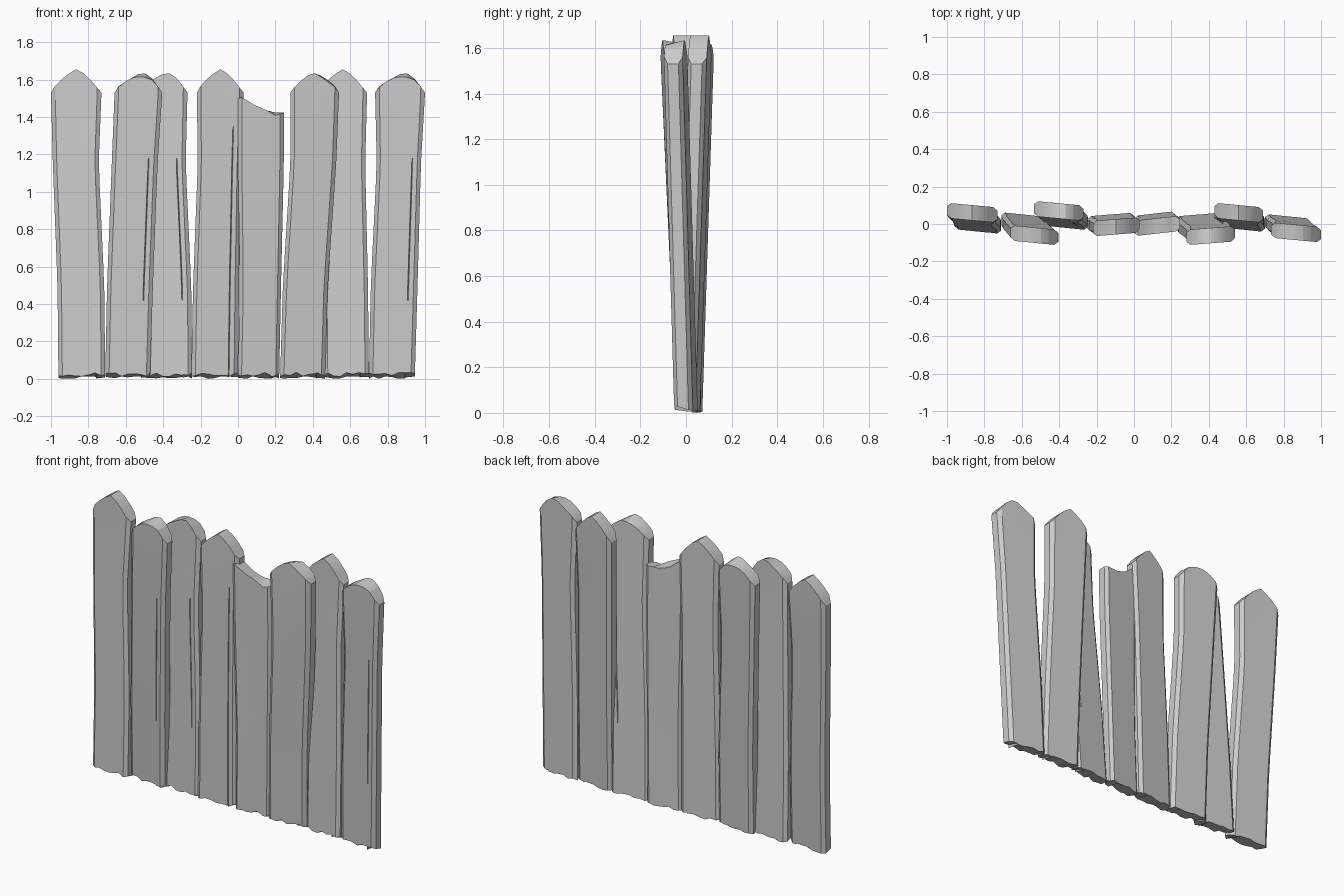
import bpy, bmesh, math, random

if "Cube" in bpy.data.objects:
    bpy.data.objects.remove(bpy.data.objects["Cube"])

random.seed(4)
HALF = 0.041                                   # half thickness of a board
COLS = [0, .085, .22, .36, .5, .64, .79, .80, .81, .915, 1]
ROWS = [.06, .25, .42, .46, .62, .8, 1.0, 1.06, 1.18, 1.35, 1.5]
KEYS = [0, .5, 1.15, 1.53]                     # heights of the edge outlines

# Top outlines: (across, height), front face then back face
POINTED = [[(0, 1.53), (.06, 1.56), (.28, 1.62), (.5, 1.655), (.7, 1.625), (.92, 1.555), (1, 1.53)]] * 2
CHIPPED = [[(0, 1.53), (.1, 1.565), (.3, 1.605), (.5, 1.615), (.75, 1.61), (.92, 1.56), (1, 1.53)],
           [(0, 1.53), (.1, 1.57), (.3, 1.6), (.55, 1.637), (.72, 1.63), (.92, 1.56), (1, 1.53)]]
TURNED = [CHIPPED[1], CHIPPED[0]]
NICKED = [[(0, 1.53), (.1, 1.565), (.3, 1.615), (.48, 1.637), (.66, 1.61), (.92, 1.56), (1, 1.53)],
          [(0, 1.53), (.1, 1.565), (.3, 1.6), (.48, 1.615), (.68, 1.62), (.92, 1.565), (1, 1.53)]]
BROKEN = [[(0, 1.50), (.1, 1.505), (.35, 1.465), (.6, 1.44), (.8, 1.41), (1, 1.42)],
          [(0, 1.49), (.1, 1.50), (.35, 1.45), (.6, 1.425), (.8, 1.425), (1, 1.425)]]


def interp(x, pts):
    for (x0, y0), (x1, y1) in zip(pts, pts[1:]):
        if x <= x1:
            return y0 + (y1 - y0) * max(0, x - x0) / (x1 - x0)
    return pts[-1][1]


def board(name, left, right, y_bot, y_top, skew, top, crack=None):
    """One warped board; skew is the y change across it; crack = (face, z0, z1)."""
    left, right = list(zip(KEYS, left)), list(zip(KEYS, right))
    jag = [[random.uniform(.012, .035) for _ in COLS], [random.uniform(0, .014) for _ in COLS]]
    lowest = min(z for face in top for _, z in face)
    rows = ["bottom"] + [z for z in ROWS if z < lowest - .02] + ["top"]
    ring_cols = [(0, i) for i in range(len(COLS))] + [(1, i) for i in reversed(range(len(COLS)))]
    bm = bmesh.new()
    rings = []
    for row in rows:
        ring = []
        for face, i in ring_cols:
            u = COLS[i]
            z = jag[face][i] if row == "bottom" else interp(u, top[face]) if row == "top" else row
            xl, xr = interp(z, left), interp(z, right)
            depth = HALF * .58 if i in (0, len(COLS) - 1) else HALF
            if crack and i == 7 and face == crack[0] and crack[1] < z < crack[2]:
                depth -= .012
            y = y_bot + (y_top - y_bot) * min(z / 1.55, 1) + skew * (u - .5)
            y += depth if face else -depth
            ring.append(bm.verts.new((xl + (xr - xl) * u, y, z)))
        rings.append(ring)
    n = len(ring_cols)
    for a, b in zip(rings, rings[1:]):
        for k in range(n):
            bm.faces.new((a[k], a[(k + 1) % n], b[(k + 1) % n], b[k]))
    # end grain, bridged front to back
    for k in range(len(COLS) - 1):
        for ring in (rings[0], rings[-1]):
            bm.faces.new((ring[k], ring[k + 1], ring[n - 2 - k], ring[n - 1 - k]))
    bmesh.ops.recalc_face_normals(bm, faces=bm.faces)
    mesh = bpy.data.meshes.new(name)
    bm.to_mesh(mesh)
    bm.free()
    ob = bpy.data.objects.new(name, mesh)
    bpy.context.collection.objects.link(ob)
    bpy.context.view_layer.objects.active = ob
    bpy.ops.object.select_all(action='DESELECT')
    ob.select_set(True)
    bpy.ops.object.shade_smooth_by_angle(angle=math.radians(25))


# Boards from left to right
board("board_1", (-.96, -.965, -.99, -1.0), (-.71, -.715, -.745, -.73), .0, .06, -.025, POINTED)
board("board_2", (-.71, -.70, -.675, -.66), (-.47, -.455, -.43, -.405), .01, -.06, -.025, CHIPPED, (0, .42, 1.08))
board("board_3", (-.49, -.495, -.52, -.535), (-.245, -.25, -.28, -.27), .02, .07, -.025, TURNED, (0, .42, 1.08))
board("board_4", (-.25, -.24, -.215, -.22), (.0, .005, .015, .03), .01, -.015, .02, POINTED, (0, .05, 1.19))
board("board_5_broken", (.0, .01, .0, .0), (.22, .23, .245, .245), .015, -.012, .025, BROKEN)
board("board_6", (.225, .24, .28, .28), (.465, .48, .525, .54), .01, -.062, .02, NICKED, (1, .42, 1.08))
board("board_7", (.46, .455, .44, .43), (.70, .695, .68, .69), .01, .06, -.025, POINTED)
board("board_8", (.70, .71, .742, .733), (.945, .96, .978, 1.0), .0, -.045, -.025, CHIPPED, (0, .42, 1.08))
